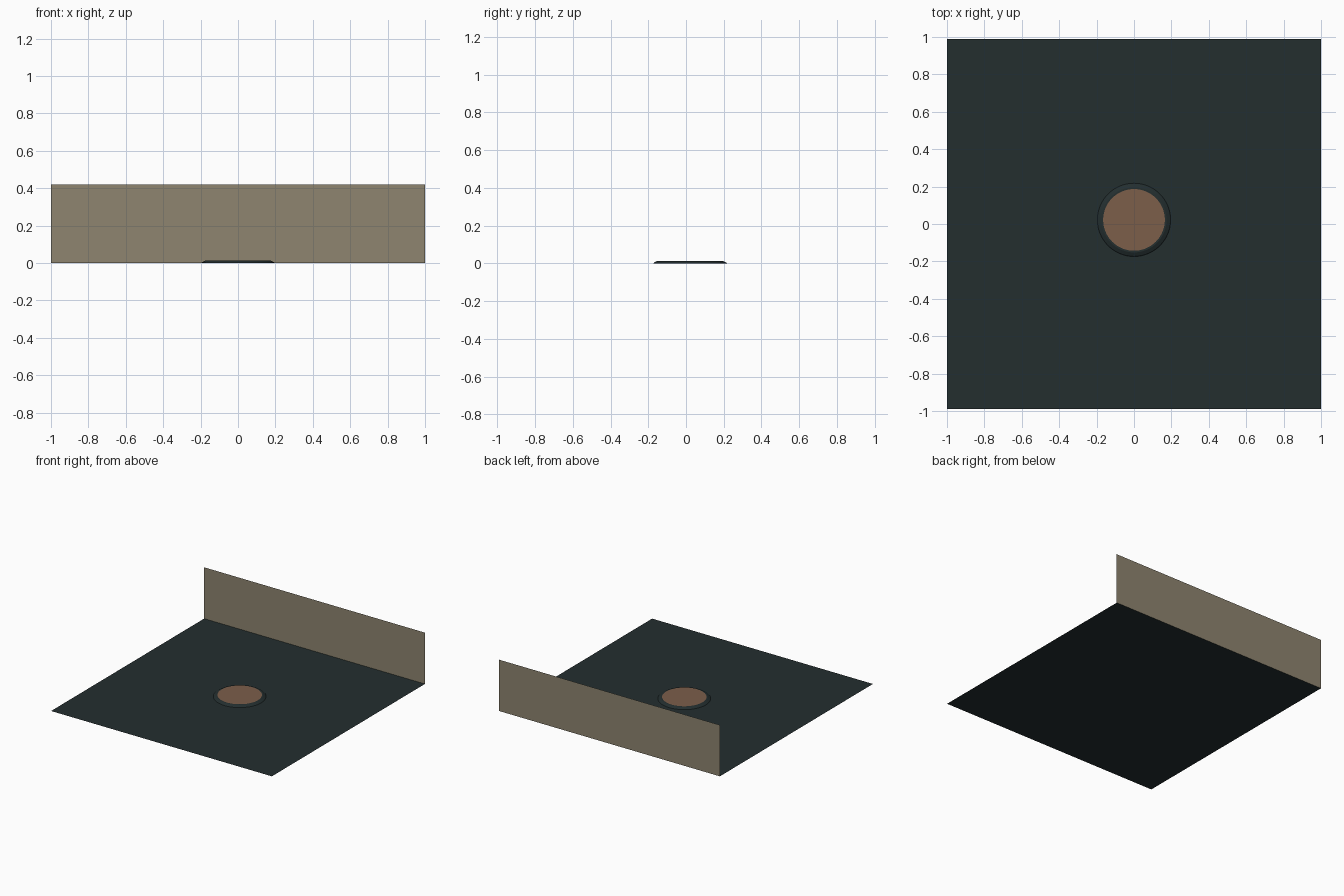
import bpy, bmesh, math

if "Cube" in bpy.data.objects:
    bpy.data.objects.remove(bpy.data.objects["Cube"])

def material(name, rgb):
    lin = [((c / 255 + 0.055) / 1.055) ** 2.4 for c in rgb]
    m = bpy.data.materials.new(name)
    m.diffuse_color = (*lin, 1)
    m.use_nodes = True
    m.node_tree.nodes["Principled BSDF"].inputs["Base Color"].default_value = m.diffuse_color
    return m

slate = material("dark slate", (35, 46, 47))
tan = material("warm tan", (142, 133, 112))
copper = material("copper brown", (124, 94, 74))

def make(name, bm, *mats):
    me = bpy.data.meshes.new(name)
    bm.to_mesh(me)
    bm.free()
    for m in mats:
        me.materials.append(m)
    ob = bpy.data.objects.new(name, me)
    bpy.context.collection.objects.link(ob)
    return ob

def sheet(name, corners, mat):
    bm = bmesh.new()
    bm.faces.new([bm.verts.new(c) for c in corners])
    return make(name, bm, mat)

HALF_Y, WALL_H = 0.99, 0.42

# Thin floor sheet and the upright sheet along its back edge
sheet("floor", [(-1, -HALF_Y, 0), (1, -HALF_Y, 0), (1, HALF_Y, 0), (-1, HALF_Y, 0)], slate)
sheet("back_wall", [(-1, HALF_Y, 0), (1, HALF_Y, 0), (1, HALF_Y, WALL_H), (-1, HALF_Y, WALL_H)], tan)

# Low round plinth: sloped skirt, narrow dark rim and an inlaid copper top
N, CY = 64, 0.022
bm = bmesh.new()
rings = []
for r, z in [(0.196, 0.0), (0.192, 0.004), (0.174, 0.013), (0.165, 0.013)]:
    rings.append([bm.verts.new((r * math.cos(2 * math.pi * i / N),
                                CY + r * math.sin(2 * math.pi * i / N), z))
                  for i in range(N)])
for a, b in zip(rings, rings[1:]):
    for i in range(N):
        j = (i + 1) % N
        bm.faces.new((a[i], a[j], b[j], b[i]))
bm.faces.new(rings[-1]).material_index = 1
make("round_plinth", bm, slate, copper)
